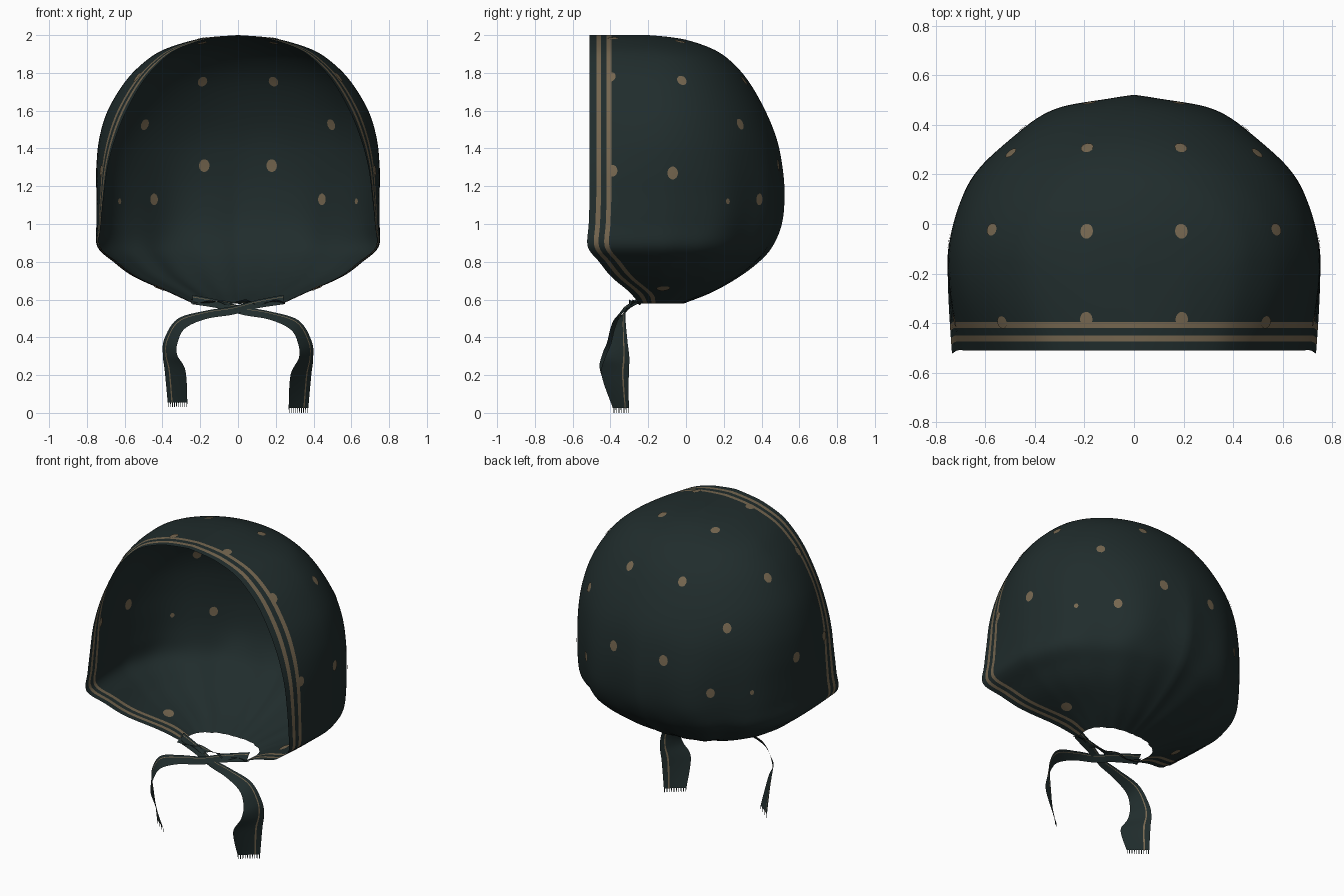
import bpy, math
from mathutils import Vector
from mathutils.bvhtree import BVHTree

if "Cube" in bpy.data.objects:
    bpy.data.objects.remove(bpy.data.objects["Cube"])


def material(name, rgb):
    m = bpy.data.materials.new(name)
    m.diffuse_color = (*rgb, 1)
    m.use_nodes = True
    m.node_tree.nodes["Principled BSDF"].inputs["Base Color"].default_value = m.diffuse_color
    return m


TEAL = material("dark teal cloth", (0.0145, 0.0255, 0.0255))
GOLD = material("dull gold", (0.18, 0.135, 0.08))


def make(name, verts, faces, mats, idx=None):
    me = bpy.data.meshes.new(name)
    me.from_pydata(verts, [], faces)
    for m in mats:
        me.materials.append(m)
    for i, p in enumerate(me.polygons):
        p.use_smooth = True
        if idx:
            p.material_index = idx[i]
    me.update()
    ob = bpy.data.objects.new(name, me)
    bpy.context.collection.objects.link(ob)
    return ob


def spline(rows, n):
    """Smooth interpolation through a list of tuples."""
    out = []
    for i in range(len(rows) - 1):
        p = [rows[max(i - 1, 0)], rows[i], rows[i + 1], rows[min(i + 2, len(rows) - 1)]]
        for k in range(n):
            t = k / n
            out.append(tuple(0.5 * (2 * b + (c - a) * t + (2 * a - 5 * b + 4 * c - d) * t * t
                             + (3 * b - a - 3 * c + d) * t ** 3) for a, b, c, d in zip(*p)))
    return out + [tuple(rows[-1])]


def grid_faces(nr, nc):
    return [(r * nc + c, r * nc + c + 1, (r + 1) * nc + c + 1, (r + 1) * nc + c)
            for r in range(nr - 1) for c in range(nc - 1)]


# Hood shell: horizontal sections (z, half width, rim half width, front y, back y)
PROFILE = [
    (.58, .24, .23, -.25, -.01), (.64, .37, .36, -.30, .14), (.72, .55, .535, -.395, .28),
    (.80, .66, .64, -.46, .385), (.88, .745, .73, -.52, .455), (1.0, .75, .725, -.515, .505),
    (1.15, .75, .71, -.51, .52), (1.3, .75, .69, -.51, .51), (1.45, .735, .65, -.51, .48),
    (1.6, .69, .59, -.51, .42), (1.75, .60, .505, -.51, .335), (1.85, .505, .42, -.51, .25),
    (1.92, .40, .33, -.51, .155), (1.97, .25, .20, -.51, .02), (1.99, .14, .09, -.51, -.09),
    (2.0, 0, 0, -.51, -.2)]
EDGE = [0, .035, .06, .09, .115]      # hem columns; 2nd and 4th strips are gold
BACK = 40


def section(z, w, xr, f, b):
    yc = min(-.15, (f + b) / 2)
    k = min(1, (yc - f) / .13)
    start = EDGE[-1] * k
    ds = [d * k for d in EDGE] + [start + (yc - f - start) * i / 5 for i in range(1, 6)]
    half = []
    for d in ds:
        t = d / (yc - f)
        half.append((xr + (w - xr) * math.sin(t * math.pi / 2), f + d, z))
    fade = max(0, min(1, (1.5 - z) / .5))
    low = max(0, (.95 - z) / .4)
    for i in range(1, BACK + 1):
        a = math.pi / 2 * i / BACK
        # gathers at the back, finer near the neck
        g = 1 + math.sin(a) * (.018 * fade * math.cos(10.5 * (a - 1.1))
                               + .022 * low * math.cos(19 * a))
        half.append((w * math.cos(a) * g, yc + (b - yc) * math.sin(a) * g, z))
    return half + [(-x, y, zz) for x, y, zz in reversed(half[:-1])]


rows = [section(*r) for r in spline(PROFILE, 5)]
nc = len(rows[0])
verts = [v for r in rows for v in r]
faces = grid_faces(len(rows), nc)
gold_cols = {1, 3, nc - 3, nc - 5}
make("hood", verts, faces, [TEAL, GOLD],
     [1 if (i % (nc - 1)) in gold_cols else 0 for i in range(len(faces))])

# Gold spots (x, y, z, size): thin discs laid on both sides of the cloth
bvh = BVHTree.FromPolygons([Vector(v) for v in verts], faces)
SPOTS = [(.19, -.03, 1.96, 1), (.55, -.03, 1.74, 1), (.19, .31, 1.76, 1), (.50, .29, 1.53, 1),
         (.18, .49, 1.31, 1.1), (.45, .39, 1.13, 1), (.75, -.07, 1.27, 1.1),
         (.63, .22, 1.12, .5), (.19, -.385, 1.97, 1), (.50, -.385, 1.75, 1),
         (.71, -.385, 1.28, 1), (.42, -.12, .66, 1.2)]
sv, sf = [], []
for sx in (1, -1):
    for x, y, z, size in SPOTS:
        c, n, _, _ = bvh.find_nearest(Vector((x * sx, y, z)))
        u = n.cross(Vector((0, 0, 1)) if abs(n.z) < .9 else Vector((0, 1, 0))).normalized()
        v = n.cross(u)
        for side in (.004, -.004):
            base = len(sv)
            for rad in (0, .5, 1):
                for i in range(14 if rad else 1):
                    a = 2 * math.pi * i / 14
                    p = c + rad * size * (u * .026 * math.cos(a) + v * .031 * math.sin(a))
                    q, m, _, _ = bvh.find_nearest(p)
                    sv.append(q + n * side)
            for i in range(14):
                j = (i + 1) % 14
                sf.append((base, base + 1 + i, base + 1 + j))
                sf.append((base + 1 + i, base + 15 + i, base + 15 + j, base + 1 + j))
make("spots", sv, sf, [GOLD])


def ribbon(name, pts):
    """Strip through (x, y, z, half-width vector) with one narrow gold line."""
    cols = [-1, -.4, .5, .62, 1]
    path = spline(pts, 8)
    vs = [Vector(p[:3]) + Vector(p[3:]) * c for p in path for c in cols]
    fs = grid_faces(len(path), len(cols))
    make(name, vs, fs, [TEAL, GOLD], [1 if i % 4 == 2 else 0 for i in range(len(fs))])


# Crossing ties and their fringes
TIE = [(-.24, -.24, .60, 0, .02, .025), (-.10, -.28, .575, 0, .018, .022),
       (.03, -.32, .54, 0, .012, .022), (.17, -.34, .515, 0, .02, .022),
       (.30, -.35, .465, .02, .03, .025), (.355, -.355, .37, .035, .045, .01),
       (.36, -.365, .29, .038, .065, 0), (.333, -.375, .2, .055, .072, 0),
       (.32, -.345, .025, .052, .042, 0)]
for name, s, lift in (("right", 1, 0), ("left", -1, .03)):
    pts = []
    for i, (x, y, z, a, b, c) in enumerate(TIE):
        t = i / (len(TIE) - 1)
        shift = -.02 * math.sin(math.pi * t) if s < 0 else 0
        pts.append((s * x, y + shift, z + lift * t * t, s * a, b, c))
    ribbon(name + "_tie", pts)
    end, wid = Vector(pts[-1][:3]), Vector(pts[-1][3:])
    fv, ff = [], []
    for i in range(10):
        k = -.95 + i * .21
        p = end + wid * k
        fv += [p - wid * .04, p + wid * .04, p + wid * .03 + Vector((0, 0, -.025)),
               p - wid * .03 + Vector((0, 0, -.025))]
        ff.append((4 * i, 4 * i + 1, 4 * i + 2, 4 * i + 3))
    make(name + "_fringe", fv, ff, [TEAL])

# Crumpled band under the chin
ribbon("chin_band", [(-.25 + .05 * i, -.25 - .03 * math.sin(math.pi * i / 10),
                      .585 + .006 * math.cos(i * 2.2), 0, .022, .012 * math.cos(i * 1.7))
                     for i in range(11)])
